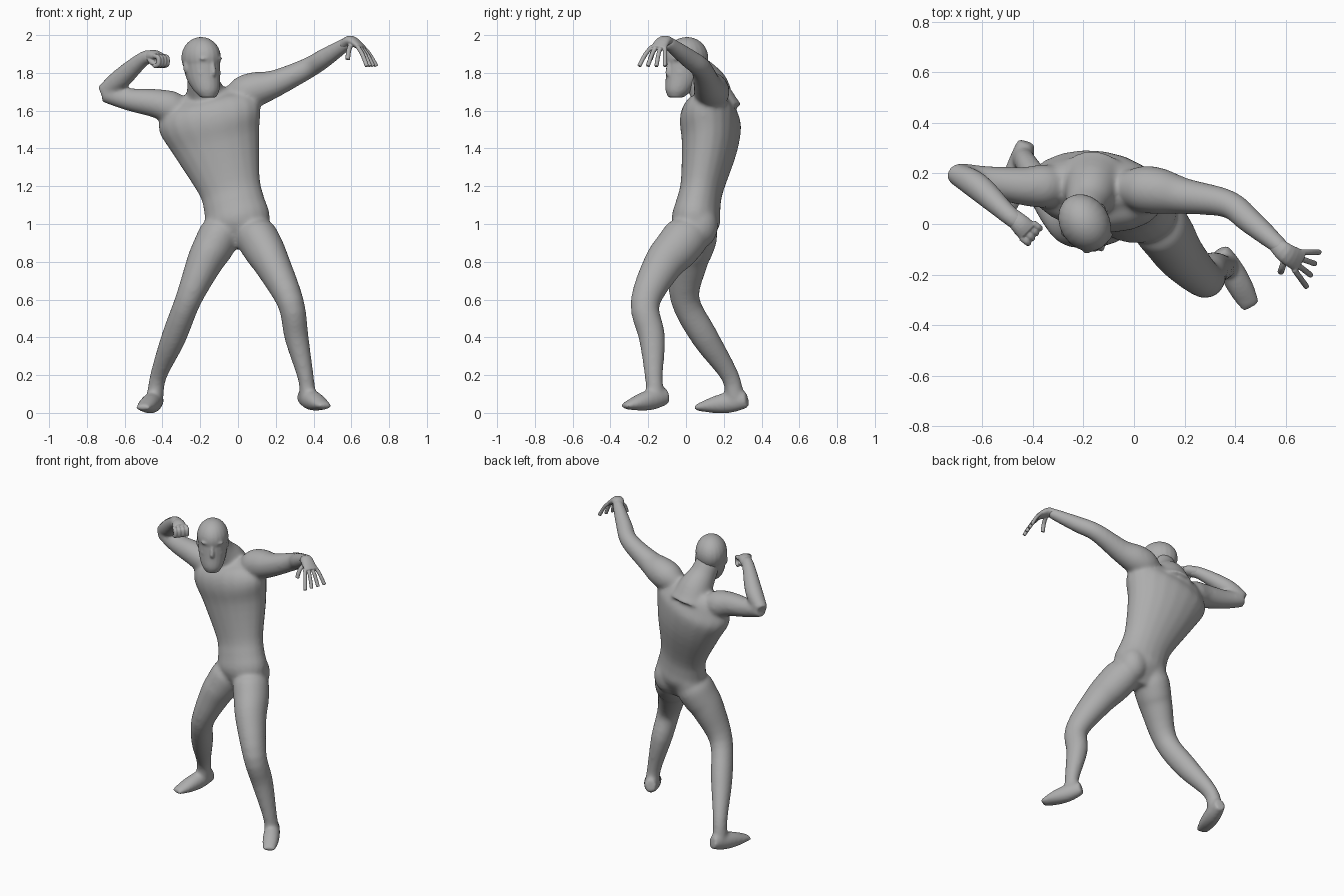
import bpy
import bmesh
from math import cos, sin, tau, pi
from mathutils import Vector, Matrix

default_cube = bpy.data.objects.get("Cube")
if default_cube:
    bpy.data.objects.remove(default_cube, do_unlink=True)

grey = (0.42, 0.42, 0.42, 1)
skin = bpy.data.materials.new("plain grey")
skin.use_nodes = True
skin.diffuse_color = grey
skin.node_tree.nodes["Principled BSDF"].inputs["Base Color"].default_value = grey

SIDES = 20
STEPS = 4
UP = Vector((0, 0, 1))


def smooth_path(rings):
    """Resample the rings along a smooth curve that passes through each one."""
    points = [Vector(ring) for ring in rings]
    before_first = points[0] * 2 - points[1]
    after_last = points[-1] * 2 - points[-2]
    padded = [before_first, *points, after_last]
    result = []
    for before, start, end, after in zip(padded, padded[1:], padded[2:], padded[3:]):
        leaving = (end - before) / 2
        arriving = (after - start) / 2
        for step in range(STEPS):
            t = step / STEPS
            ease = t * t * (3 - 2 * t)
            result.append(start.lerp(end, ease)
                          + leaving * t * (1 - t) ** 2
                          - arriving * t * t * (1 - t))
    result.append(points[-1])
    return result


def tube(bm, rings, side=(1, 0, 0), depth=(1, 1), axis=None):
    """Loft oval rings (x, y, z, half width); depth is the first and last ratio
    of thickness to width, and side is the direction of the width."""
    rows = smooth_path(rings)
    final = len(rows) - 1
    loops = []
    for index, row in enumerate(rows):
        centre, radius = row.xyz, row.w
        ahead = rows[min(index + 1, final)].xyz
        behind = rows[max(index - 1, 0)].xyz
        along = axis or (ahead - behind).normalized()
        across = Vector(side)
        across = (across - along * across.dot(along)).normalized()
        ratio = depth[0] + (depth[1] - depth[0]) * (index / final) ** 2
        through = along.cross(across) * ratio
        angles = [tau * k / SIDES for k in range(SIDES)]
        loops.append([bm.verts.new(centre + (across * cos(a) + through * sin(a)) * radius)
                      for a in angles])
    faces = [bm.faces.new(loops[0]), bm.faces.new(loops[-1])]
    for lower, upper in zip(loops, loops[1:]):
        for k in range(SIDES):
            faces.append(bm.faces.new((lower[k - 1], lower[k], upper[k], upper[k - 1])))
    bmesh.ops.recalc_face_normals(bm, faces=faces)


def blob(bm, centre, size):
    """Ellipsoid for a muscle or another rounded form."""
    place = Matrix.Translation(centre) @ Matrix.Diagonal((*size, 1))
    bmesh.ops.create_uvsphere(bm, u_segments=SIDES, v_segments=SIDES, radius=1, matrix=place)


def foot(bm, heel, toe):
    """Tall narrow heel, broad middle and flat toes."""
    heel, toe = Vector(heel), Vector(toe)
    rings = []
    for step in range(STEPS):
        t = step / (STEPS - 1)
        rings.append((*heel.lerp(toe, t), 0.036 + 0.015 * sin(pi * t) + 0.004 * t))
    tube(bm, rings, side=(toe - heel).cross(UP), depth=(1.2, 0.4))


def finger(bm, points, radius, row):
    tube(bm, [(*point, radius) for point in points], side=row)


def fuse(name, bm, voxel, smoothing):
    """Merge the overlapping forms into one continuous smooth skin."""
    rough = bpy.data.meshes.new(name)
    bm.to_mesh(rough)
    bm.free()
    obj = bpy.data.objects.new(name, rough)
    bpy.context.collection.objects.link(obj)
    remesh = obj.modifiers.new("fuse", "REMESH")
    remesh.mode = "VOXEL"
    remesh.voxel_size = voxel
    soften = obj.modifiers.new("soften", "SMOOTH")
    soften.factor = 0.5
    soften.iterations = smoothing
    graph = bpy.context.evaluated_depsgraph_get()
    mesh = bpy.data.meshes.new_from_object(obj.evaluated_get(graph))
    obj.modifiers.clear()
    obj.data = mesh
    mesh.materials.clear()
    mesh.materials.append(skin)
    for polygon in mesh.polygons:
        polygon.material_index = 0
        polygon.use_smooth = True


# Torso, leaning toward its right, with seat muscles and a broad neck
body = bmesh.new()
tube(body, [(0, .04, .87, .08), (0, .05, 1, .17), (-.02, .065, 1.1, .165),
            (-.045, .085, 1.2, .168), (-.11, .125, 1.42, .235), (-.15, .13, 1.56, .28),
            (-.17, .14, 1.64, .24), (-.18, .14, 1.69, .16)],
     side=(1, -.15, 0), depth=(.75, .38))
for mirror in (-1, 1):
    blob(body, (.075 * mirror, .07, .99), (.095, .1, .12))
tube(body, [(-.16, .15, 1.6, .15), (-.17, .13, 1.68, .11),
            (-.185, .08, 1.75, .085), (-.2, .03, 1.84, .075)])

# Left leg, stepping forward
tube(body, [(.06, .04, 1.04, .06), (.09, .01, .95, .107), (.135, -.05, .87, .108),
            (.185, -.125, .78, .095), (.28, -.217, .58, .071), (.31, -.18, .4, .064),
            (.36, -.17, .18, .043), (.37, -.16, .07, .045)], depth=(1.1, 1.1))
foot(body, (.34, -.1, .09), (.465, -.33, .035))

# Right leg, trailing behind
tube(body, [(-.06, .06, 1.04, .06), (-.09, .05, .96, .107), (-.13, .03, .88, .108),
            (-.175, .01, .8, .097), (-.263, -.005, .6, .07), (-.34, .1, .4, .066),
            (-.42, .23, .2, .045), (-.44, .26, .08, .045)], depth=(1.1, 1.1))
foot(body, (-.425, .325, .07), (-.505, .05, .027))

# Left arm, stretched out and raised
tube(body, [(-.06, .15, 1.66, .05), (.02, .14, 1.69, .09), (.1, .13, 1.715, .092),
            (.2, .11, 1.745, .072), (.37, .08, 1.825, .056),
            (.46, .01, 1.88, .051), (.59, -.1, 1.965, .034)], side=UP)

# Right arm, folded back at the elbow
tube(body, [(-.24, .15, 1.6, .04), (-.34, .15, 1.615, .085), (-.44, .15, 1.64, .076),
            (-.58, .17, 1.66, .06), (-.71, .2, 1.69, .045)], side=UP)
tube(body, [(-.715, .205, 1.695, .042), (-.62, .15, 1.77, .055),
            (-.5, .04, 1.875, .04), (-.45, 0, 1.885, .037)], side=UP)
fuse("body", body, voxel=.009, smoothing=22)

# Head: skull, jaw and nose, then brows, cheeks and ears on both sides
head = bmesh.new()
blob(head, (0, 0, 1.88), (.098, .12, .11))
tube(head, [(0, 0, 1.88, .094), (0, -.018, 1.78, .087),
            (0, -.05, 1.71, .068), (0, -.07, 1.67, .042)], depth=(1.2, .95), axis=UP)
tube(head, [(0, -.105, 1.87, .01), (0, -.12, 1.8, .014), (0, -.1, 1.785, .012)])
for mirror in (-1, 1):
    blob(head, (.034 * mirror, -.095, 1.875), (.036, .018, .012))
    blob(head, (.04 * mirror, -.07, 1.8), (.032, .03, .03))
    blob(head, (.09 * mirror, .01, 1.83), (.012, .02, .032))
turned = Matrix.Translation((-.195, .005, 0)) @ Matrix.Rotation(.58, 4, "Z")
bmesh.ops.transform(head, matrix=turned, verts=head.verts)
fuse("head", head, voxel=.006, smoothing=9)

# Left hand, hanging open from the wrist with spread fingers
hand = bmesh.new()
row = Vector((.35, .95, 0))
tube(hand, [(.56, -.08, 1.95, .032), (.6, -.115, 1.97, .04), (.66, -.15, 1.93, .046)],
     side=row, depth=(.8, .3))
for place in range(4):
    offset = row * (place - 1.5)
    root = Vector((.645, -.145, 1.94)) + offset * .024
    tip = Vector((.708, -.18, 1.835)) + offset * .048
    finger(hand, (root, root.lerp(tip, .5) + UP * .012, tip), .0115, row)
finger(hand, ((.6, -.13, 1.955), (.587, -.17, 1.92), (.58, -.19, 1.87)), .013, row)
fuse("left_hand", hand, voxel=.004, smoothing=4)

# Right hand, closed into a loose fist
fist = bmesh.new()
row = Vector((.62, .78, 0))
reach = row.cross(UP) * .03
drop = UP * .045
tube(fist, [(-.485, .035, 1.88, .032), (-.45, 0, 1.89, .04), (-.42, -.03, 1.887, .044)],
     side=row, depth=(.9, .55))
for place in range(4):
    root = Vector((-.422, -.025, 1.89)) + row * (place - 1.5) * .025
    finger(fist, (root, root + reach - drop / 5, root + reach - drop, root - drop * 1.2),
           .0125, row)
finger(fist, ((-.47, -.01, 1.875), (-.455, -.035, 1.855), (-.42, -.04, 1.84)), .014, row)
fuse("right_hand", fist, voxel=.004, smoothing=3)
